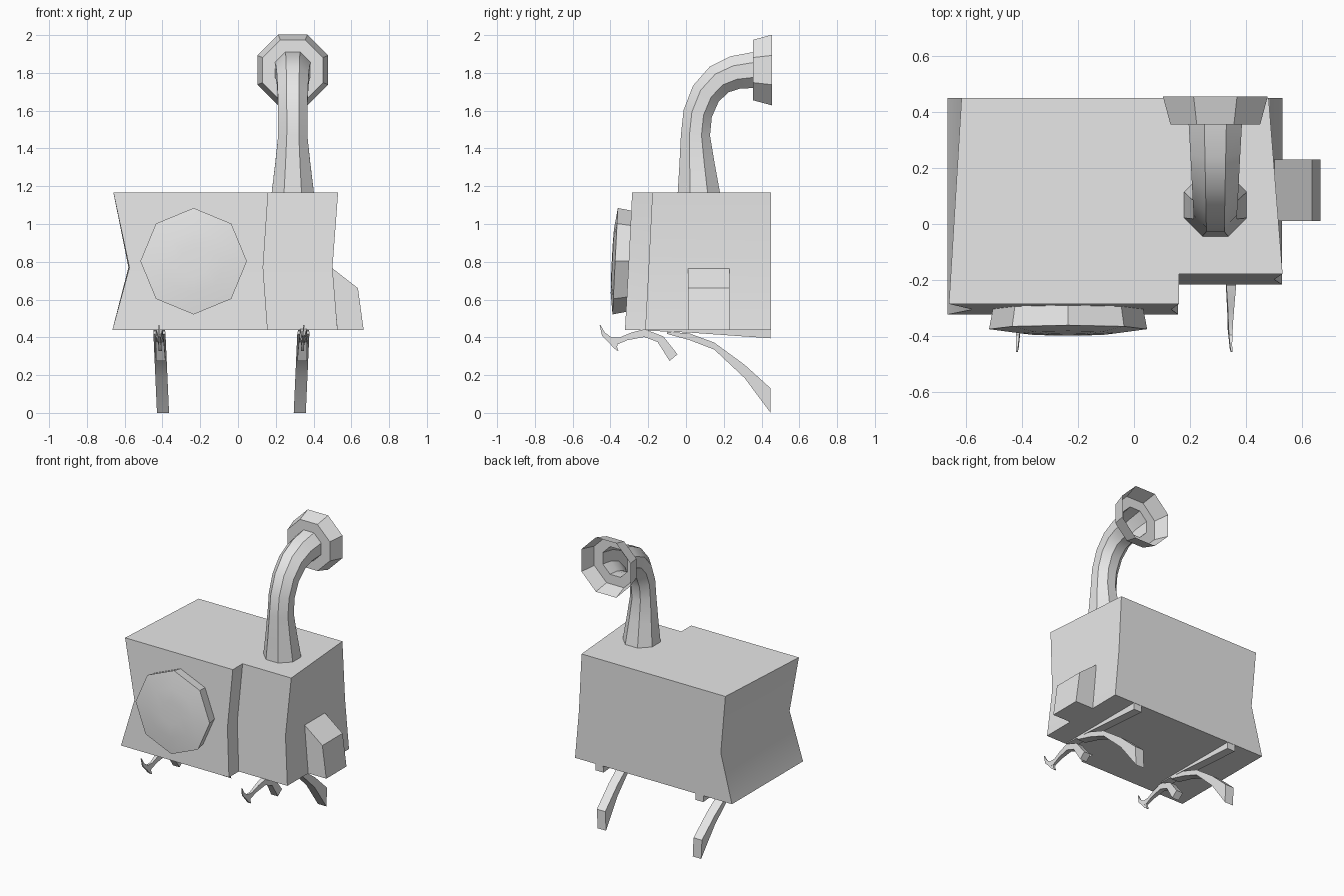
import bpy, bmesh, math
from mathutils import Vector

if "Cube" in bpy.data.objects:
    bpy.data.objects.remove(bpy.data.objects["Cube"], do_unlink=True)

GREY = (0.8, 0.8, 0.8, 1)
mat = bpy.data.materials.new("plain_grey")
mat.use_nodes = True
mat.diffuse_color = GREY
mat.node_tree.nodes["Principled BSDF"].inputs["Base Color"].default_value = GREY


def loft(name, rings, cap_start=True, cap_end=True):
    """Skin a list of equal-length point rings into one object."""
    bm = bmesh.new()
    loops = [[bm.verts.new(p) for p in ring] for ring in rings]
    for a, b in zip(loops, loops[1:]):
        for i in range(len(a)):
            j = (i + 1) % len(a)
            bm.faces.new((a[i], a[j], b[j], b[i]))
    if cap_start:
        bm.faces.new(loops[0][::-1])
    if cap_end:
        bm.faces.new(loops[-1])
    bmesh.ops.recalc_face_normals(bm, faces=bm.faces)
    mesh = bpy.data.meshes.new(name)
    bm.to_mesh(mesh)
    bm.free()
    mesh.materials.append(mat)
    obj = bpy.data.objects.new(name, mesh)
    bpy.context.collection.objects.link(obj)
    bpy.ops.object.select_all(action="DESELECT")
    obj.select_set(True)
    bpy.context.view_layer.objects.active = obj
    bpy.ops.object.shade_smooth_by_angle(angle=math.radians(32))
    return obj


def octagon(centre, u, v, radius, turn=0.0):
    angles = [math.tau * i / 8 + turn for i in range(8)]
    return [centre + radius * (u * math.cos(a) + v * math.sin(a)) for a in angles]


# Body: stepped footprint, pinched at mid height
def footprint(z, left, step, right, front, back_left, back_right):
    return [(left, front, z), (step, front, z), (step, front + 0.107, z),
            (right, front + 0.107, z), (back_right, 0.45, z), (back_left, 0.45, z)]


loft("body", [
    footprint(0.44, -0.665, 0.157, 0.527, -0.323, -0.665, 0.53),
    footprint(0.77, -0.575, 0.133, 0.5, -0.305, -0.58, 0.5),
    footprint(1.168, -0.66, 0.16, 0.53, -0.285, -0.615, 0.48),
])

# Side box with sloping top
side = [(0.45, 0.44), (0.665, 0.44), (0.635, 0.66), (0.5, 0.765), (0.45, 0.765)]
loft("side_box", [[(x, y, z) for x, z in side] for y in (0.01, 0.23)])

# Round front panel: (radius, y), leaning with the body front
X, Y, Z = Vector((1, 0, 0)), Vector((0, 1, 0)), Vector((0, 0, 1))
lean = Vector((0, 0.05, 1)).normalized()
loft("front_disc", [octagon(Vector((-0.235, y, 0.803)), X, lean, r)
                    for r, y in ((0.262, -0.27), (0.282, -0.375),
                                 (0.17, -0.39), (0.08, -0.393))])

# Horn: octagonal pipe swept along a bend, ending in an open flared bell
path = [(0.068, 1.165, 0.112), (0.058, 1.32, 0.093), (0.05, 1.47, 0.077),
        (0.062, 1.585, 0.077), (0.105, 1.69, 0.08), (0.175, 1.765, 0.084),
        (0.26, 1.802, 0.089), (0.355, 1.815, 0.095)]
APOTHEM = math.cos(math.pi / 8)
rings = []
for i, (y, z, r) in enumerate(path):
    a, b = path[max(i - 1, 0)], path[min(i + 1, len(path) - 1)]
    tangent = Vector((0, b[0] - a[0], b[1] - a[1])).normalized()
    if i == 0:
        tangent = Z
    if i == len(path) - 1:
        tangent = Y
    rings.append(octagon(Vector((0.29, y, z)), X, tangent.cross(X),
                         r / APOTHEM, math.pi / 8))
for y, r in ((0.355, 0.16), (0.455, 0.187)):
    rings.append(octagon(Vector((0.29, y, 1.815)), X, Y.cross(X), r / APOTHEM, math.pi / 8))
loft("horn", rings, False, False)

# Feet: side profiles given as paired (y, z) lower and upper edges
leg = [((-0.1, 0.418), (-0.1, 0.43)), ((0.02, 0.385), (0.02, 0.42)),
       ((0.15, 0.335), (0.15, 0.372)), ((0.31, 0.185), (0.31, 0.255)),
       ((0.448, 0.0), (0.448, 0.13))]
rail = [((-0.2, 0.435), (-0.2, 0.445)), ((0.02, 0.425), (0.02, 0.445)),
        ((0.448, 0.395), (0.448, 0.445))]
claw = [((-0.457, 0.465), (-0.453, 0.466)), ((-0.445, 0.41), (-0.43, 0.425)),
        ((-0.405, 0.37), (-0.395, 0.4)), ((-0.37, 0.36), (-0.35, 0.4)),
        ((-0.31, 0.385), (-0.29, 0.425)), ((-0.22, 0.402), (-0.22, 0.443)),
        ((-0.15, 0.375), (-0.12, 0.405)), ((-0.087, 0.275), (-0.045, 0.31))]
spur = [((-0.405, 0.37), (-0.36, 0.375)), ((-0.385, 0.345), (-0.365, 0.35)),
        ((-0.362, 0.328), (-0.358, 0.33))]


def strip(name, profile, sign, half_width):
    rings = []
    for (y0, z0), (y1, z1) in profile:
        w = half_width(y0)
        ring = []
        for y, z, s in ((y0, z0, -1), (y0, z0, 1), (y1, z1, 1), (y1, z1, -1)):
            x = -0.035 + sign * (0.362 + 0.045 * z) + s * w
            ring.append((x, y, z))
        rings.append(ring)
    loft(name, rings)


def taper(y):
    return 0.003 + 0.06 * (y + 0.46)


for label, sign in (("left", 1), ("right", -1)):
    strip(label + "_leg", leg, sign, lambda y: 0.032)
    strip(label + "_rail", rail, sign, lambda y: 0.03)
    strip(label + "_claw", claw, sign, taper)
    strip(label + "_claw_spur", spur, sign, taper)
